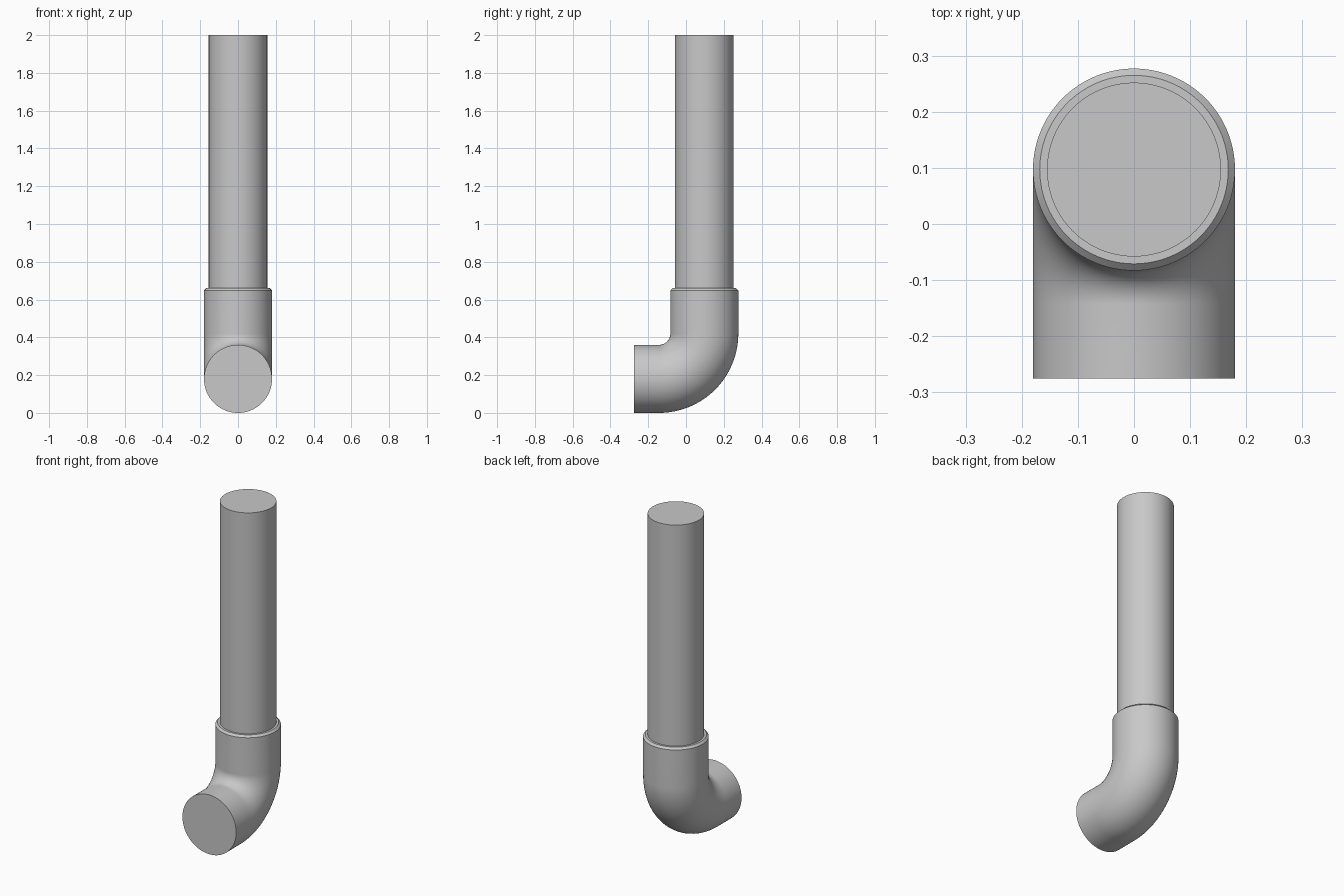
import bpy
import bmesh
from math import cos, sin, pi, radians
from mathutils import Vector

SIDES = 96
PIPE_Y = 0.097      # axis of the upright pipe
SLEEVE_R = 0.18     # elbow outer radius
PIPE_R = 0.155
BEND_R = 0.24       # bend radius on the axis
RIM_Z = 0.66

cube = bpy.data.objects.get("Cube")
if cube:
    bpy.data.objects.remove(cube, do_unlink=True)

grey = bpy.data.materials.new("pipe grey")
grey.use_nodes = True
colour = (0.58, 0.58, 0.58, 1)
grey.diffuse_color = colour
grey.node_tree.nodes["Principled BSDF"].inputs["Base Color"].default_value = colour


def sweep(name, stations):
    """Skin circles given as (y, z, tilt, radius); tilt 0 faces +y, pi/2 faces up."""
    bm = bmesh.new()
    rings = []
    for y, z, tilt, r in stations:
        across = Vector((0, -sin(tilt), cos(tilt)))
        centre = Vector((0, y, z))
        ring = []
        for i in range(SIDES):
            a = 2 * pi * i / SIDES
            ring.append(bm.verts.new(centre + r * (Vector((cos(a), 0, 0)) + across * sin(a))))
        rings.append(ring)
    for lower, upper in zip(rings, rings[1:]):
        for i in range(SIDES):
            j = (i + 1) % SIDES
            bm.faces.new((lower[i], lower[j], upper[j], upper[i]))
    bm.faces.new(rings[0])
    bm.faces.new(rings[-1])
    bmesh.ops.recalc_face_normals(bm, faces=bm.faces)
    mesh = bpy.data.meshes.new(name)
    bm.to_mesh(mesh)
    bm.free()
    mesh.materials.append(grey)
    obj = bpy.data.objects.new(name, mesh)
    bpy.context.collection.objects.link(obj)
    bpy.ops.object.select_all(action="DESELECT")
    obj.select_set(True)
    bpy.context.view_layer.objects.active = obj
    bpy.ops.object.shade_smooth_by_angle(angle=radians(30))
    return obj


# Elbow: straight front mouth, quarter bend, upright sleeve with chamfered rim
bend_y = PIPE_Y - BEND_R
bend_z = SLEEVE_R + BEND_R
elbow = [(-0.275, SLEEVE_R, 0, SLEEVE_R)]
for k in range(33):
    t = pi / 2 * k / 32
    elbow.append((bend_y + BEND_R * sin(t), bend_z - BEND_R * cos(t), t, SLEEVE_R))
elbow.append((PIPE_Y, RIM_Z - 0.012, pi / 2, SLEEVE_R))
elbow.append((PIPE_Y, RIM_Z, pi / 2, SLEEVE_R - 0.012))
sweep("elbow_fitting", elbow)

# Upright pipe seated inside the sleeve
sweep("upright_pipe", [(PIPE_Y, z, pi / 2, PIPE_R) for z in (RIM_Z - 0.1, 2.0)])
